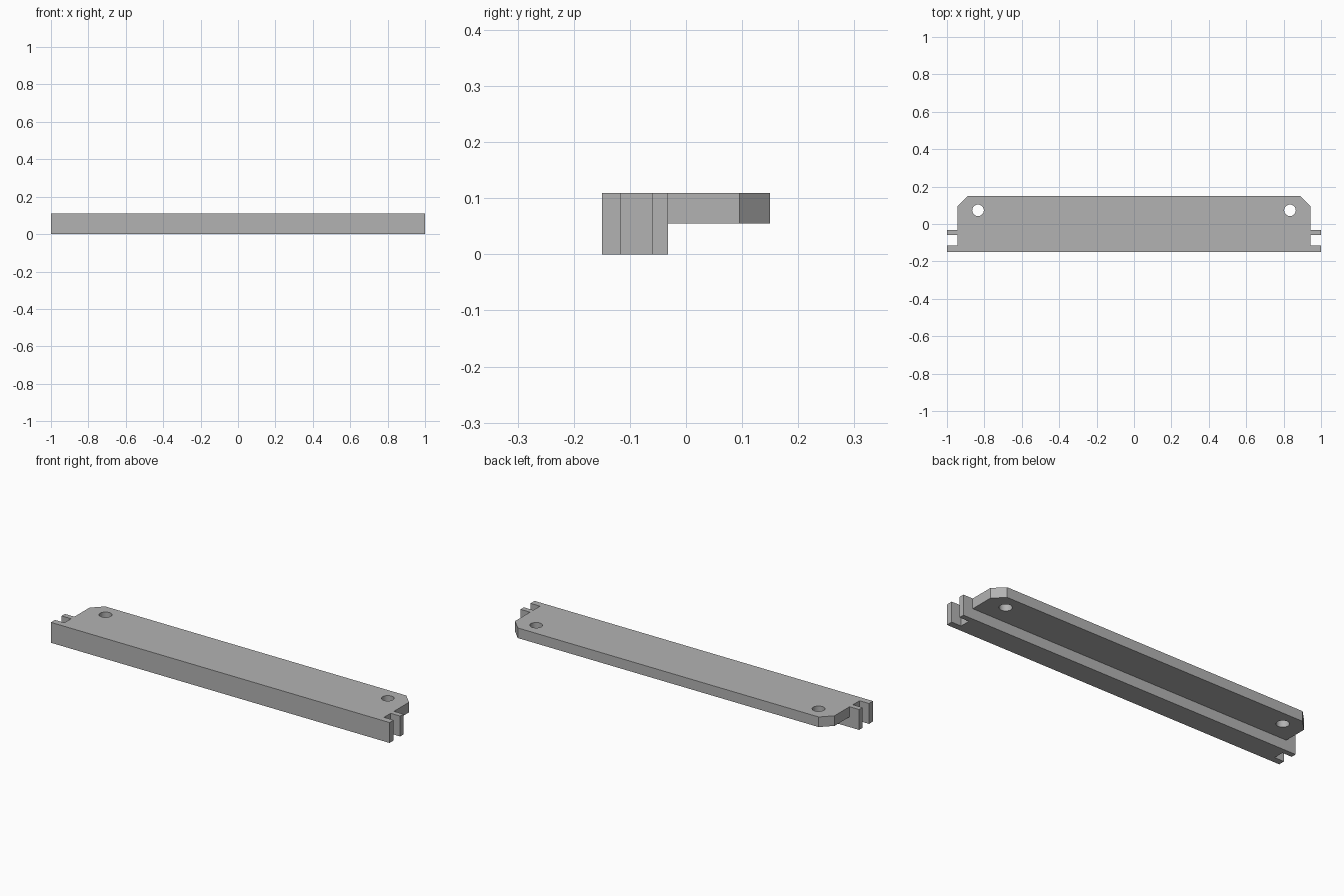
import bpy
import bmesh
from mathutils import Matrix, Vector

cube = bpy.data.objects.get("Cube")
if cube:
    bpy.data.objects.remove(cube, do_unlink=True)

TOP = 0.109
SLAB_BOTTOM = 0.055
STEP_Y = -0.032

grey = bpy.data.materials.new("plain_grey")
grey.use_nodes = True
colour = (0.45, 0.45, 0.45, 1)
grey.diffuse_color = colour
grey.node_tree.nodes["Principled BSDF"].inputs["Base Color"].default_value = colour


def add_object(name, bm):
    bmesh.ops.recalc_face_normals(bm, faces=bm.faces)
    mesh = bpy.data.meshes.new(name)
    bm.to_mesh(mesh)
    bm.free()
    mesh.materials.append(grey)
    obj = bpy.data.objects.new(name, mesh)
    bpy.context.collection.objects.link(obj)
    return obj


def prism(name, outline, z0, z1):
    bm = bmesh.new()
    face = bm.faces.new([bm.verts.new((x, y, z0)) for x, y in outline])
    result = bmesh.ops.extrude_face_region(bm, geom=[face])
    verts = [v for v in result["geom"] if isinstance(v, bmesh.types.BMVert)]
    bmesh.ops.translate(bm, verts=verts, vec=Vector((0, 0, z1 - z0)))
    return add_object(name, bm)


def cut(target, cutter):
    cutter.hide_render = True
    mod = target.modifiers.new("cut", "BOOLEAN")
    mod.operation = "DIFFERENCE"
    mod.solver = "EXACT"
    mod.object = cutter
    bpy.context.view_layer.objects.active = target
    bpy.ops.object.modifier_apply(modifier=mod.name)
    bpy.data.objects.remove(cutter, do_unlink=True)


# Half outline with the forked end and chamfered back corner, mirrored in x
half = [(1, -0.15), (1, -0.116), (0.944, -0.116), (0.944, -0.06), (1, -0.06),
        (1, STEP_Y), (0.944, STEP_Y), (0.944, 0.095), (0.889, 0.15)]
outline = half + [(-x, y) for x, y in reversed(half)]
body = prism("mounting_bar", outline, 0, TOP)

# Step under the back flange
cut(body, prism("step_cutter", [(-1.2, STEP_Y), (1.2, STEP_Y), (1.2, 0.3), (-1.2, 0.3)],
                -0.1, SLAB_BOTTOM))

# Screw holes through the flange
for side in (-1, 1):
    bm = bmesh.new()
    bmesh.ops.create_cone(bm, cap_ends=True, segments=32, radius1=0.031, radius2=0.031,
                          depth=0.4, matrix=Matrix.Translation((side * 0.834, 0.073, 0.08)))
    cut(body, add_object("hole_cutter", bm))

# Smooth hole walls, sharp edges elsewhere
bpy.ops.object.select_all(action="DESELECT")
body.select_set(True)
bpy.context.view_layer.objects.active = body
bpy.ops.object.shade_smooth_by_angle(angle=0.5)
